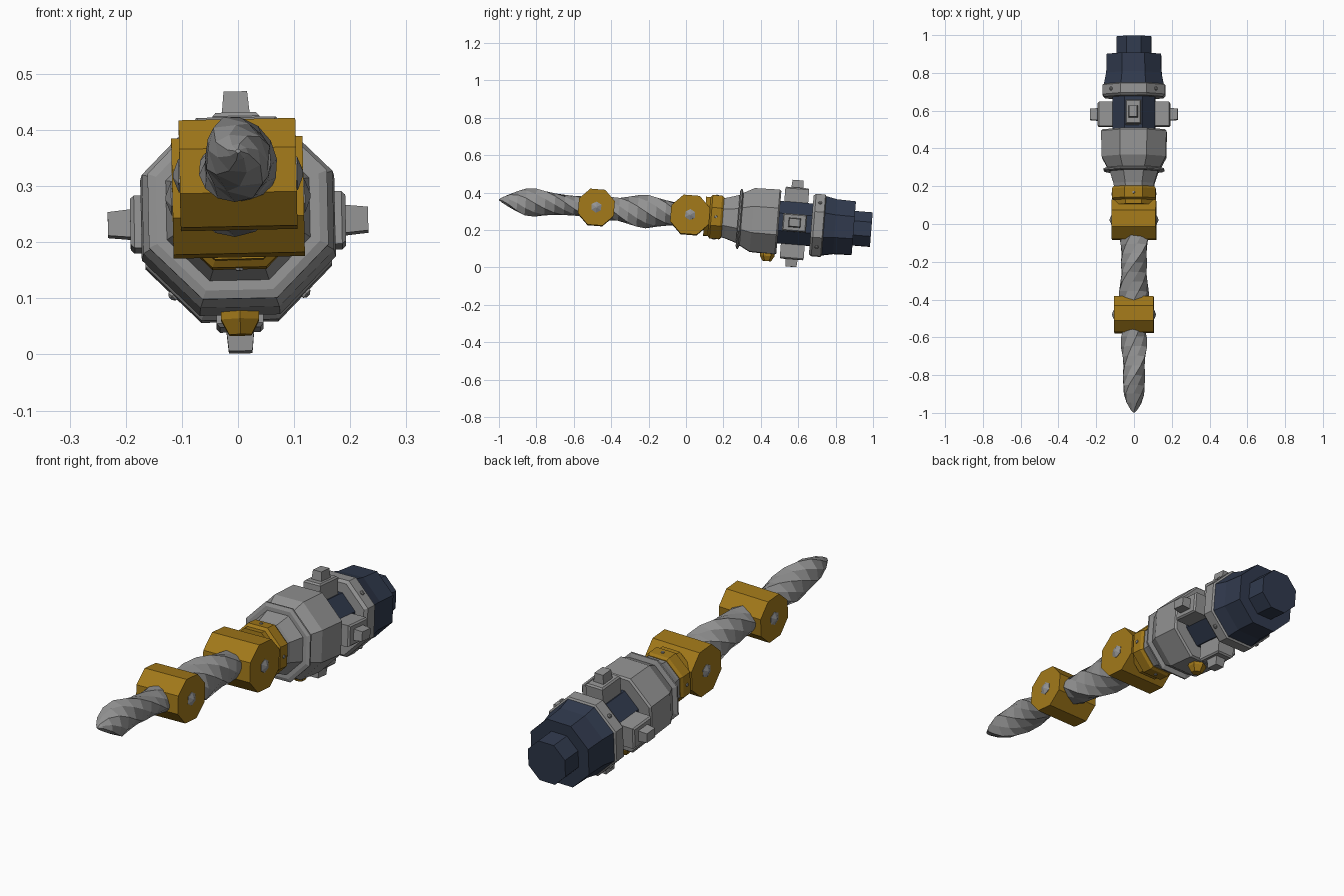
import bpy, bmesh, math
from mathutils import Matrix, Vector

old = bpy.data.objects.get("Cube")
if old:
    bpy.data.objects.remove(old)


def material(name, rgb):
    m = bpy.data.materials.new(name)
    m.use_nodes = True
    m.diffuse_color = (*rgb, 1)
    bsdf = next(n for n in m.node_tree.nodes if n.type == 'BSDF_PRINCIPLED')
    bsdf.inputs["Base Color"].default_value = (*rgb, 1)
    return m


GOLD = material("gold", (0.36, 0.19, 0.01))
GREY = material("steel grey", (0.29, 0.29, 0.29))
NAVY = material("dark navy", (0.03, 0.042, 0.075))

# The whole tool lies along one axis, dipping to the back with a slight roll
TOOL = (Matrix.Translation((0, 0, 0.282))
        @ Matrix.Rotation(math.radians(-4.6), 4, 'X')
        @ Matrix.Rotation(math.radians(-1.2), 4, 'Y'))
FLAT = 1 / math.cos(math.pi / 8)      # octagon apothem to corner radius


def loft(name, rings, mat, local=Matrix()):
    """Skin a list of equal-sized point rings and cap both ends."""
    bm = bmesh.new()
    loops = [[bm.verts.new(p) for p in ring] for ring in rings]
    n = len(loops[0])
    for a, b in zip(loops, loops[1:]):
        for i in range(n):
            j = (i + 1) % n
            bm.faces.new((a[i], a[j], b[j], b[i]))
    bm.faces.new(loops[0])
    bm.faces.new(loops[-1])
    bmesh.ops.recalc_face_normals(bm, faces=bm.faces)
    me = bpy.data.meshes.new(name)
    bm.to_mesh(me)
    bm.free()
    me.materials.append(mat)
    ob = bpy.data.objects.new(name, me)
    bpy.context.collection.objects.link(ob)
    ob.matrix_world = TOOL @ local
    return ob


def turned(name, profile, mat, sides=8, local=Matrix()):
    """Octagonal (or n-sided) turned part along y; profile is (y, apothem)."""
    rings = []
    for y, r in profile:
        r /= math.cos(math.pi / sides)
        angles = [(i + 0.5) * math.tau / sides for i in range(sides)]
        rings.append([Vector((r * math.cos(a), y, r * math.sin(a))) for a in angles])
    return loft(name, rings, mat, local)


def block(name, levels, mat, local):
    """Tapered block rising in z; levels are (z, half x, half y)."""
    rings = [[Vector((sx * hx, sy * hy, z)) for sx, sy in ((-1, -1), (1, -1), (1, 1), (-1, 1))]
             for z, hx, hy in levels]
    return loft(name, rings, mat, local)


def outward(degrees, y):
    """Frame at y whose z axis points radially out of the body."""
    return Matrix.Translation((0, y, 0)) @ Matrix.Rotation(math.radians(degrees), 4, 'Y')


UPRIGHT = Matrix.Rotation(math.radians(90), 4, 'X')     # turns y parts to z

# Body
turned("front_collar", [(0.10, 0.104), (0.125, 0.104), (0.135, 0.116),
                        (0.185, 0.116), (0.197, 0.108)], GOLD)
turned("front_cone", [(0.19, 0.104), (0.215, 0.108), (0.285, 0.13)], GREY)
turned("thin_flange", [(0.278, 0.145), (0.284, 0.160), (0.291, 0.160), (0.298, 0.14)], GREY)
turned("main_housing", [(0.29, 0.136), (0.355, 0.170), (0.49, 0.173), (0.498, 0.166)], GREY)
turned("core", [(0.48, 0.113), (0.69, 0.113)], NAVY)
turned("rear_ring", [(0.672, 0.155), (0.685, 0.166), (0.735, 0.166), (0.74, 0.158)], GREY)
turned("rear_housing", [(0.73, 0.160), (0.80, 0.146), (0.90, 0.143)], NAVY)
turned("rear_plug", [(0.89, 0.092), (0.994, 0.092)], NAVY)

# Four mounting plates with square pegs around the core
for side, angle in (("top", 0), ("left", 90), ("bottom", 180), ("right", 270)):
    half = 0.047 if side in ("left", "right") else 0.042
    place = outward(angle, 0.582)
    block(side + "_plate", [(0.09, half, 0.064), (0.185, half, 0.064),
                            (0.192, half - 0.006, 0.058)], GREY, place)
    block(side + "_peg", [(0.18, 0.026, 0.033), (0.232, 0.021, 0.029)], GREY, place)

# Small rivets on the diagonals of ring and sides of collar
for i in range(4):
    place = outward(45 + 90 * i, 0.71) @ UPRIGHT
    turned("ring_rivet", [(-0.16, 0.009), (-0.170, 0.009), (-0.174, 0.004)], GREY, 6, place)
    place = outward(90 * i, 0.16) @ UPRIGHT
    turned("collar_rivet", [(-0.11, 0.008), (-0.120, 0.006)], GREY, 6, place.copy())

# Gold stud on top of housing
stud = outward(0, 0.45) @ UPRIGHT
turned("top_stud", [(0.0 - 0.165, 0.034), (-0.185, 0.034), (-0.212, 0.020)], GOLD, 6, stud)

# Hinge joints: octagonal prisms across the axis, with a pointed bolt each side
for name, y, r, half in (("rear", 0.022, 0.104, 0.117), ("front", -0.481, 0.096, 0.104)):
    across = Matrix.Translation((0, y, 0)) @ Matrix.Rotation(math.radians(-90), 4, 'Z')
    turned(name + "_joint", [(-half, r), (half, r)], GOLD, 8, across)
    turned(name + "_bolt", [(-half - 0.012, 0.004), (-half - 0.002, 0.026),
                            (half + 0.002, 0.026), (half + 0.012, 0.004)], GREY, 6, across)


def drill(name, stations, upright_at, wide, narrow):
    """Twisted, ridged oval bar; stations are (y, scale)."""
    rings = []
    for y, scale in stations:
        twist = math.pi / 2 - (y - upright_at) * math.pi / 0.38
        ring = []
        for i in range(8):
            a = i * math.tau / 8
            k = scale * (1 if i % 2 == 0 else 0.92)
            p = Vector((wide * k * math.cos(a), y, narrow * k * math.sin(a)))
            ring.append(Matrix.Rotation(-twist, 3, 'Y') @ p)
        rings.append(ring)
    return loft(name, rings, GREY)


# Twisted arm between joints, and pointed twisted tip
drill("twisted_arm", [(-0.46 + 0.05 * i, 0.85 + 0.15 * math.sin(math.pi * i / 9))
                      for i in range(10)], -0.22, 0.09, 0.07)
tip = [(-1.002, 0.06), (-0.985, 0.25), (-0.95, 0.58), (-0.905, 0.86)]
tip += [(-0.86 + 0.052 * i, 1 - 0.02 * i) for i in range(8)]
drill("twisted_tip", tip, -0.82, 0.077, 0.06)
